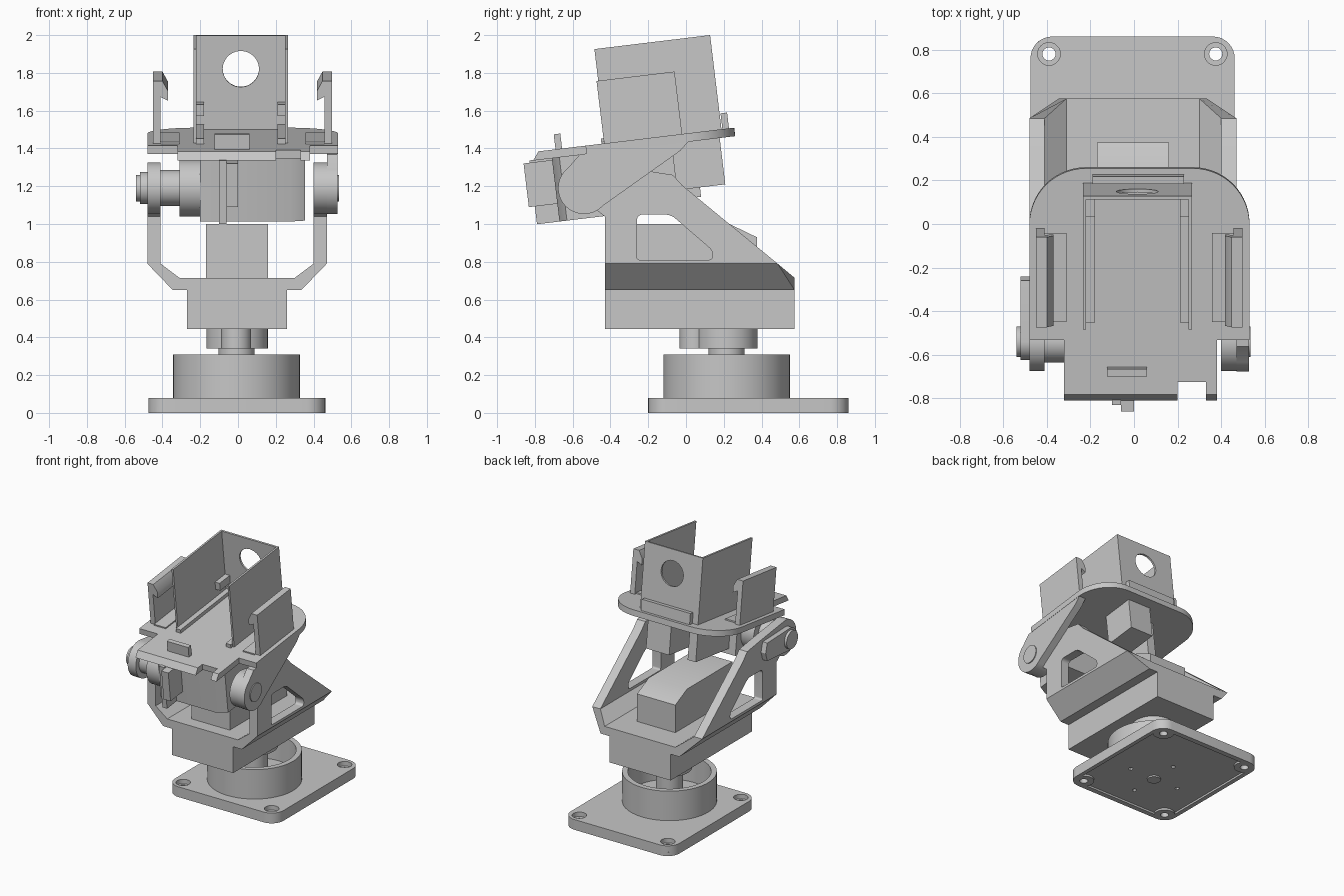
import bpy, bmesh
from math import sin, cos, pi, radians
from mathutils import Matrix, Vector

cube = bpy.data.objects.get("Cube")
if cube:
    bpy.data.objects.remove(cube, do_unlink=True)

grey = bpy.data.materials.new("plain grey")
grey.use_nodes = True
COLOUR = (0.57, 0.57, 0.57, 1)
grey.diffuse_color = COLOUR
grey.node_tree.nodes["Principled BSDF"].inputs["Base Color"].default_value = COLOUR

# Frame of the tilting head: origin at the pivot, leaning back
PIVOT = (-0.54, 1.19)
HEAD = Matrix.Translation((0, *PIVOT)) @ Matrix.Rotation(radians(6.9), 4, 'X')


def arc(cx, cy, r, start=0, end=360, n=48):
    count = n if end - start == 360 else n + 1
    angles = [radians(start + (end - start) * i / n) for i in range(count)]
    return [(cx + r * cos(a), cy + r * sin(a)) for a in angles]


def fillet(corners, n=8):
    """Round each (x, y, radius) corner of a polygon."""
    out = []
    for i, (x, y, r) in enumerate(corners):
        p = Vector((x, y))
        if not r:
            out.append((x, y))
            continue
        a = p + (Vector(corners[i - 1][:2]) - p).normalized() * r
        b = p + (Vector(corners[(i + 1) % len(corners)][:2]) - p).normalized() * r
        c = a + b - p
        for k in range(n + 1):
            t = pi / 2 * k / n
            out.append(tuple(c + (a - c) * cos(t) + (b - c) * sin(t)))
    return out


def rect(x0, x1, y0, y1, r=0):
    return fillet([(x0, y0, r), (x1, y0, r), (x1, y1, r), (x0, y1, r)])


def prism(name, pts, lo, hi, axis='z', frame=None):
    """Extrude a flat outline along an axis."""
    place = {'x': lambda p, h: (h, *p), 'y': lambda p, h: (p[0], h, p[1]),
             'z': lambda p, h: (*p, h)}[axis]
    bm = bmesh.new()
    bottom = [bm.verts.new(place(p, lo)) for p in pts]
    top = [bm.verts.new(place(p, hi)) for p in pts]
    bm.faces.new(bottom)
    bm.faces.new(top)
    for i in range(len(pts)):
        j = (i + 1) % len(pts)
        bm.faces.new((bottom[i], bottom[j], top[j], top[i]))
    bmesh.ops.recalc_face_normals(bm, faces=bm.faces)
    if frame:
        bm.transform(frame)
    mesh = bpy.data.meshes.new(name)
    bm.to_mesh(mesh)
    bm.free()
    mesh.materials.append(grey)
    obj = bpy.data.objects.new(name, mesh)
    bpy.context.collection.objects.link(obj)
    return obj


def head_box(name, x, y, z):
    return prism(name, rect(*x, *y), *z, 'z', HEAD)


def cut(obj, cutter):
    mod = obj.modifiers.new("cut", 'BOOLEAN')
    mod.operation, mod.object, mod.solver = 'DIFFERENCE', cutter, 'EXACT'
    graph = bpy.context.evaluated_depsgraph_get()
    mesh = bpy.data.meshes.new_from_object(obj.evaluated_get(graph))
    obj.modifiers.clear()
    obj.data = mesh
    bpy.data.objects.remove(cutter, do_unlink=True)


# Base plate with counterbored corner holes and a shallow recess underneath
CX, CY = -0.008, 0.215
base = prism("base_plate", rect(-0.475, 0.462, -0.20, 0.86, 0.1), 0, 0.08)
cut(base, prism("cutter", rect(-0.44, 0.43, -0.16, 0.82, 0.08), -0.1, 0.015))
for i, x in enumerate((-0.39, 0.375)):
    for j, y in enumerate((-0.12, 0.78)):
        post = prism(f"corner_post_{i}{j}", arc(x, y, 0.075), 0, 0.03)
        for r, lo in ((0.03, -0.1), (0.052, 0.045)):
            cut(base, prism("cutter", arc(x, y, r, n=24), lo, 0.2))
        cut(post, prism("cutter", arc(x, y, 0.03, n=24), -0.1, 0.2))
for x, y in arc(CX, CY, 0.22, n=4):
    cut(base, prism("cutter", arc(x, y, 0.016, n=12), -0.1, 0.06))
prism("centre_screw", arc(CX, CY, 0.05, n=24), 0.003, 0.03)

# Round cup, shaft and pan hub
cup = prism("base_cup", arc(CX, CY, 0.335, n=64), 0.075, 0.31)
cut(cup, prism("cutter", arc(CX, CY, 0.295, n=64), 0.11, 0.5))
prism("pan_shaft", arc(CX, CY, 0.095), 0.02, 0.36)
prism("pan_hub", arc(-0.005, CY, 0.163), 0.34, 0.46)
prism("pan_hub_gear", arc(-0.01, 0.045, 0.08), 0.34, 0.46)

# Pan bracket tray: flared section, its rear top edge leaning forward
section = [(-0.27, 0.445), (0.26, 0.445), (0.26, 0.65), (0.335, 0.65), (0.47, 0.79),
           (0.40, 0.79), (0.30, 0.715), (-0.31, 0.715), (-0.41, 0.79), (-0.48, 0.79),
           (-0.345, 0.65), (-0.27, 0.65)]
tray = prism("pan_bracket_tray", section, -0.43, 0.575, 'y')
for v in tray.data.vertices:
    if v.co.y > 0 and v.co.z > 0.75:
        v.co.y = 0.485

# Bracket arms up to the pivot, each with a window
arm = [(-0.43, 0.79), (0.485, 0.79), (-0.02, 1.205), (-0.07, 1.26), (-0.21, 1.282)]
arm += arc(*PIVOT, 0.135, 85, 300, 30) + [(-0.43, 1.04)]
window = fillet([(-0.26, 0.81, 0.015), (0.14, 0.81, 0.02), (0.14, 0.86, 0.02),
                 (-0.08, 1.05, 0.03), (-0.26, 1.05, 0.03)])
for name, x in (("right", -0.48), ("left", 0.40)):
    plate = prism(name + "_bracket_arm", arm, x, x + 0.07, 'x')
    cut(plate, prism("cutter", window, x - 0.1, x + 0.2, 'x'))

# Pan motor in the bracket
motor = [(-0.33, 0.70), (0.375, 0.70), (0.375, 0.93), (0.23, 1.0), (-0.33, 1.0)]
prism("pan_motor", motor, -0.17, 0.16, 'x')

# Pivot parts on both sides
pad = arc(*PIVOT, 0.085, 90, 270, 20) + [(-0.26, 1.125), (-0.24, 1.19), (-0.26, 1.265)]
prism("right_pivot_pad", pad, -0.52, -0.47, 'x')
prism("right_pivot_cap", arc(*PIVOT, 0.07), -0.54, -0.50, 'x')
prism("tilt_hub", arc(*PIVOT, 0.095), -0.42, -0.30, 'x')
prism("tilt_motor_collar", arc(*PIVOT, 0.15), -0.31, -0.19, 'x')
prism("left_pivot_boss", arc(*PIVOT, 0.13), 0.40, 0.50, 'x')
prism("left_pivot_pin", arc(*PIVOT, 0.07), 0.50, 0.535, 'x')

# Tilt motor body with a chamfered left end
body = [(-0.2, -0.15), (0.28, -0.15), (0.355, -0.11), (0.355, 0.2), (-0.2, 0.2)]
prism("tilt_motor", body, -0.16, 0.18, 'z', HEAD)

# Tilting platform, its cheek and the front latch
deck = [(-0.32, -0.25, 0), (0.20, -0.25, 0), (0.20, -0.16, 0), (0.33, -0.16, 0),
        (0.33, -0.25, 0), (0.38, -0.25, 0), (0.38, 0.035, 0), (0.53, 0.035, 0),
        (0.53, 0.828, 0.26), (-0.48, 0.828, 0.26), (-0.48, 0.035, 0), (-0.32, 0.035, 0)]
platform = prism("platform", fillet(deck, 14), 0.177, 0.222, 'z', HEAD)
chamfer = [(-0.3, 0.17), (-0.255, 0.17), (-0.21, 0.23), (-0.3, 0.23)]
cut(platform, prism("cutter", chamfer, -1, 1, 'x', HEAD))
cheek = arc(0, 0, 0.137, 120, 310, 30) + [(0.53, 0.135), (0.58, 0.18), (0.0, 0.18)]
prism("left_cheek", cheek, 0.47, 0.528, 'x', HEAD)
head_box("latch_rib", (-0.10, -0.06), (-0.27, -0.14), (-0.16, 0.18))
head_box("latch_hook", (-0.06, 0.0), (-0.302, -0.14), (-0.065, 0.168))
head_box("front_tab", (-0.125, 0.06), (-0.125, -0.09), (0.2, 0.302))
head_box("rear_tab", (-0.19, 0.23), (0.765, 0.80), (0.2, 0.306))

# Open-fronted box on the platform
for name, x in (("box_right_wall", (-0.235, -0.22)), ("box_left_wall", (0.25, 0.265))):
    head_box(name, x, (0.143, 0.76), (0.2, 0.724))
back = head_box("box_back_wall", (-0.235, 0.265), (0.745, 0.76), (0.2, 0.724))
cut(back, prism("cutter", arc(0.015, 0.545, 0.096), 0.6, 0.9, 'y', HEAD))
for name, x in (("right", (-0.222, -0.18)), ("left", (0.21, 0.252))):
    head_box(name + "_rail", x, (0.12, 0.748), (0.2, 0.25))
    head_box(name + "_stop", x, (0.62, 0.748), (0.31, 0.37))

# Side clips with inward hooks
for name, x, s in (("right", -0.45, 1), ("left", 0.497, -1)):
    clip = [(0, 0.2), (0.04, 0.2), (0.04, 0.47), (0.08, 0.45), (0.08, 0.50),
            (0.05, 0.555), (0, 0.555)]
    prism(name + "_clip", [(x + s * a, b) for a, b in clip], 0.134, 0.55, 'y', HEAD)
    foot = sorted((x + s * 0.04, x + s * 0.14))
    head_box(name + "_clip_foot", foot, (0.12, 0.53), (0.2, 0.232))

# Supports under the back of the platform
head_box("rear_block", (0.0, 0.2), (0.487, 0.745), (-0.07, 0.18))
head_box("rear_rib", (-0.14, -0.07), (0.19, 0.61), (-0.12, 0.18))

# Smooth the round parts, keep edges crisp
bpy.ops.object.select_all(action='DESELECT')
for obj in bpy.context.collection.objects:
    if obj.type == 'MESH':
        obj.select_set(True)
        bpy.context.view_layer.objects.active = obj
bpy.ops.object.shade_smooth_by_angle(angle=radians(30))
